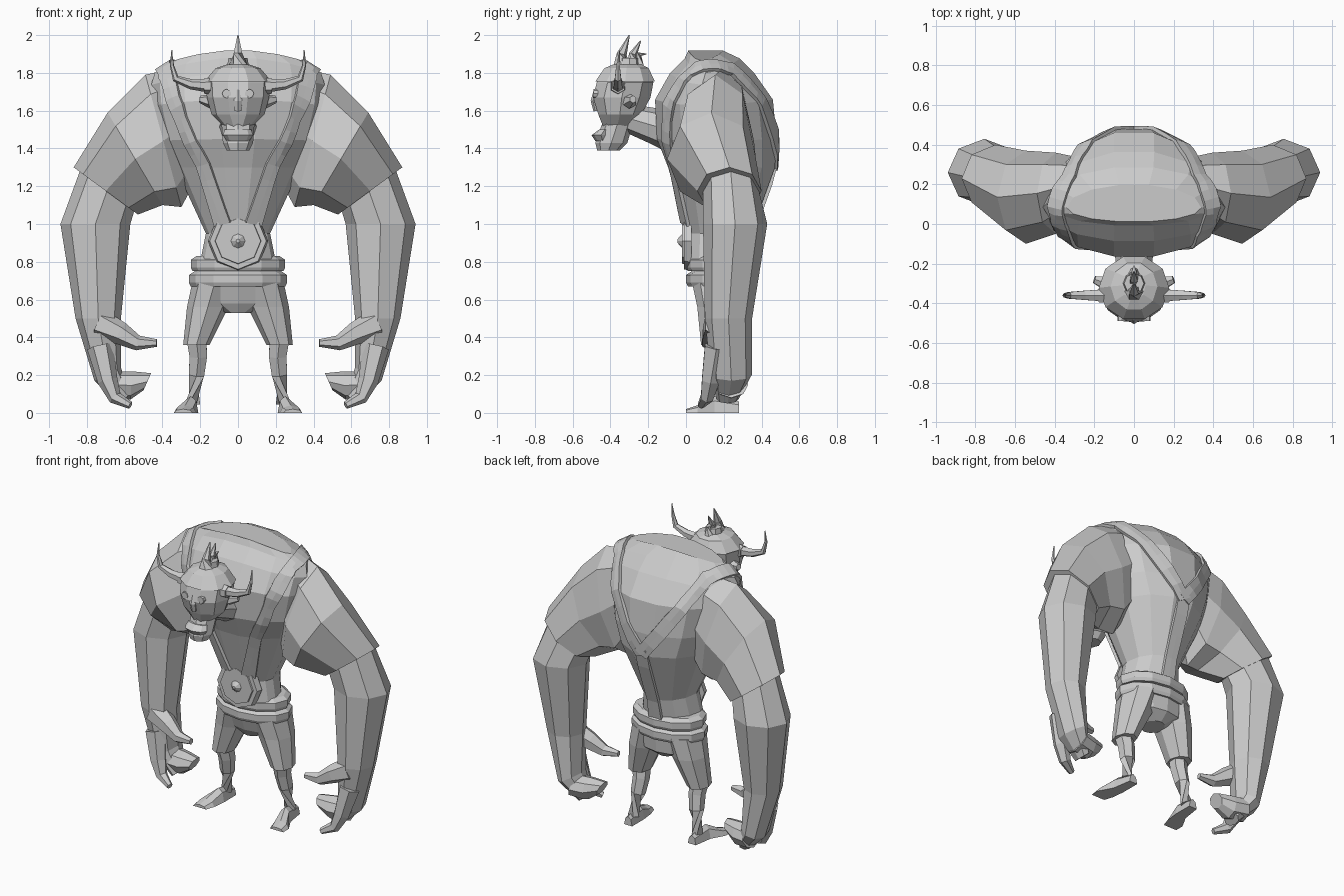
import bpy, bmesh, math
from mathutils import Vector
from mathutils.bvhtree import BVHTree

if "Cube" in bpy.data.objects:
    bpy.data.objects.remove(bpy.data.objects["Cube"])

grey = (.6, .6, .6, 1)
clay = bpy.data.materials.new("clay_grey")
clay.use_nodes = True
clay.diffuse_color = grey
clay.node_tree.nodes["Principled BSDF"].inputs["Base Color"].default_value = grey


def finish(name, bm):
    bmesh.ops.recalc_face_normals(bm, faces=bm.faces)
    mesh = bpy.data.meshes.new(name)
    bm.to_mesh(mesh)
    bm.free()
    mesh.materials.append(clay)
    obj = bpy.data.objects.new(name, mesh)
    bpy.context.collection.objects.link(obj)
    return obj


def loft(name, rings, side=1):
    """Skin a closed solid through rings with equal point counts."""
    bm = bmesh.new()
    rows = [[bm.verts.new((x * side, y, z)) for x, y, z in ring] for ring in rings]
    count = len(rows[0])
    for lower, upper in zip(rows, rows[1:]):
        for i in range(count):
            j = (i + 1) % count
            bm.faces.new((lower[i], lower[j], upper[j], upper[i]))
    bm.faces.new(rows[0])
    bm.faces.new(rows[-1])
    return finish(name, bm)


def circle(count):
    angles = [math.tau * i / count for i in range(count)]
    return [(math.cos(a), math.sin(a)) for a in angles]


def stack(name, rows, count=8, side=1, centre=0, widest=.5, droop=0):
    """Loft level rings given as (height, half width, front, back)."""
    rings = []
    for height, half, front, back in rows:
        middle = front + (back - front) * widest
        ring = []
        for c, s in circle(count):
            reach = back - middle if s > 0 else middle - front
            sag = droop * (half * c) ** 2 * max(0, height - rows[0][0]) ** 4
            ring.append((centre + half * c, middle + reach * s, height - sag))
        rings.append(ring)
    return loft(name, rings, side)


def limb(name, rows, side):
    """Loft rings given as (outer x, outer z, inner x, inner z, front, back)."""
    rings = []
    for outer_x, outer_z, inner_x, inner_z, front, back in rows:
        outer = Vector((outer_x, (front + back) / 2, outer_z))
        inner = Vector((inner_x, (front + back) / 2, inner_z))
        depth = Vector((0, (back - front) / 2, 0))
        rings.append([inner.lerp(outer, (1 + c) / 2) + depth * s for c, s in circle(8)])
    loft(name, rings, side)


def tube(name, path, start, end, side=1, count=6):
    """Evenly tapered tube along a path."""
    points = [Vector(p) for p in path]
    last = len(points) - 1
    rings = []
    for i, point in enumerate(points):
        along = (points[min(i + 1, last)] - points[max(i - 1, 0)]).normalized()
        reference = Vector((1, 0, 0)) if abs(along.y) > abs(along.x) else Vector((0, 1, 0))
        u = along.cross(reference).normalized()
        v = along.cross(u)
        radius = start + (end - start) * i / last
        rings.append([point + radius * (u * c + v * s) for c, s in circle(count)])
    loft(name, rings, side)


def disc(name, back, front, back_radius, front_radius, height):
    """Eight-sided boss facing forward."""
    loft(name, [[(r * c, y, height + r * s) for c, s in circle(8)]
                for y, r in ((back, back_radius), (front, front_radius))])


# Torso: narrow waist and broad hunched back
torso = stack("torso", [(.8, .2, 0, .32), (.95, .17, 0, .35), (1.3, .33, -.1, .48),
                        (1.45, .4, -.16, .49), (1.66, .45, -.17, .47), (1.8, .46, -.09, .37),
                        (1.88, .44, -.01, .29), (1.92, .34, .01, .2)],
              count=14, widest=.38, droop=.3)
shape = torso.data
surface = BVHTree.FromPolygons([v.co for v in shape.vertices], [p.vertices[:] for p in shape.polygons])


def strap(name, path, width, side=1):
    """Band that hugs the torso surface."""
    path = [Vector((x * side, y, z)) for x, y, z in path]
    points = [a.lerp(b, k / 4) for a, b in zip(path, path[1:]) for k in range(4)] + path[-1:]
    last = len(points) - 1
    bm = bmesh.new()
    rows = []
    for i, point in enumerate(points):
        along = points[min(i + 1, last)] - points[max(i - 1, 0)]
        across = along.cross(surface.find_nearest(point)[1]).normalized() * width / 2
        row = []
        for offset in (-across, across * 0, across):
            place, normal, _, _ = surface.find_nearest(point + offset)
            row.append(bm.verts.new(place + normal * .008))
        rows.append(row)
    for lower, upper in zip(rows, rows[1:]):
        for k in range(2):
            bm.faces.new((lower[k], lower[k + 1], upper[k + 1], upper[k]))
    solidify = finish(name, bm).modifiers.new("thickness", "SOLIDIFY")
    solidify.thickness = .02
    solidify.offset = 0


strap("spine_strap", [(0, .5, 1.34), (0, .34, .8)], .09)

# Hips and a belt in two tiers
stack("hips", [(.53, .07, .1, .26), (.58, .19, .07, .32), (.7, .24, .03, .33)], count=12)
for name, bottom, half in (("lower_belt", .67, .26), ("upper_belt", .75, .25)):
    stack(name, [(bottom + rise, half - inset, inset, .35 - inset)
                 for rise, inset in ((0, .01), (.02, 0), (.06, 0), (.08, .03))], count=12)

# Round buckle with rim, plate and pointed boss
disc("buckle_rim", .03, -.01, .16, .15, .91)
disc("buckle_plate", 0, -.02, .125, .12, .91)
disc("buckle_boss", 0, -.045, .06, .01, .91)

for label, side in (("left", 1), ("right", -1)):
    # Harness over the shoulder, meeting low on the back
    strap(label + "_harness", [(.08, 0, 1), (.2, -.1, 1.3), (.32, -.14, 1.55), (.4, -.06, 1.8),
                               (.4, .08, 1.84), (.34, .26, 1.83), (.25, .42, 1.65), (0, .5, 1.3)], .09, side)

    # Massive upper arm ending in a cuff
    limb(label + "_upper_arm", [(.36, 1.82, .24, 1.2, .04, .34), (.49, 1.79, .3, 1.09, -.05, .36),
                                (.69, 1.59, .4, 1.1, -.1, .37), (.87, 1.3, .53, 1.05, .06, .4)], side)

    # Forearm, knuckles and curled fingers
    limb(label + "_forearm", [(.83, 1.3, .54, 1.1, .09, .38), (.94, 1, .57, 1, .09, .43),
                              (.86, .5, .62, .5, .1, .35), (.76, .17, .62, .24, .13, .35),
                              (.63, .05, .57, .1, .16, .28)], side)
    limb(label + "_fingers", [(.68, .08, .63, .22, .15, .33), (.57, .07, .56, .22, .15, .31),
                              (.5, .12, .46, .21, .16, .27)], side)
    tube(label + "_index", [(.73, .16, .35), (.69, .13, .17), (.65, .11, .08), (.57, .08, .04)], .07, .02, side)
    tube(label + "_thumb", [(.73, .17, .47), (.62, .14, .42), (.53, .12, .37), (.43, .11, .37)], .08, .02, side)

    # Shorts leg
    limb(label + "_shorts_leg", [(.24, .7, 0, .7, .03, .33), (.27, .56, .05, .56, .06, .31),
                                 (.29, .36, .15, .36, .08, .26)], side)

    # Shin, then a foot that narrows and rises from toe to heel
    tube(label + "_shin", [(.22, .16, .4), (.21, .18, .3), (.22, .2, .2), (.24, .22, .05)], .06, .04, side)
    loft(label + "_foot", [[(x + half * c, y, height * max(0, s)) for c, s in circle(8)]
                           for x, y, half, height in ((.29, 0, .05, .02), (.28, .06, .06, .04),
                                                      (.25, .15, .04, .09), (.24, .28, .03, .06))], side)

    # Ear, eye and upswept horn in its socket
    tube(label + "_ear", [(.14, -.3, 1.65), (.2, -.28, 1.66)], .04, .02, side)
    tube(label + "_eye", [(.06, -.44, 1.69), (.06, -.49, 1.69)], .024, .024, side, count=8)
    tube(label + "_horn_socket", [(.13, -.36, 1.73), (.18, -.36, 1.73)], .045, .04, side)
    tube(label + "_horn", [(.15, -.36, 1.73), (.25, -.36, 1.74), (.33, -.36, 1.77),
                           (.35, -.36, 1.84), (.35, -.35, 1.92)], .035, .003, side)

# Neck reaching forward
tube("neck", [(0, -.08, 1.5), (0, -.17, 1.52), (0, -.34, 1.57)], .12, .07, count=8)

# Head, with a brow cap swollen from its upper rings
skull = [(1.51, .07, -.44, -.29), (1.58, .14, -.47, -.23), (1.67, .165, -.5, -.18),
         (1.75, .17, -.48, -.165), (1.82, .11, -.43, -.2), (1.84, .05, -.38, -.24)]
stack("head", skull, count=10)
stack("brow_cap", [(height + .005, half + .008, front - .008, back + .008)
                   for height, half, front, back in skull[3:]], count=10)

# Jutting jaw, lower lip and nose
stack("jaw", [(1.39, .06, -.47, -.35), (1.43, .08, -.48, -.31), (1.57, .09, -.43, -.27)])
stack("lower_lip", [(1.44, .06, -.48, -.4), (1.47, .08, -.5, -.4), (1.5, .07, -.46, -.4)])
tube("nose", [(0, -.46, 1.7), (0, -.48, 1.65), (0, -.47, 1.6)], .03, .02)

# Topknot with swept tufts
tube("topknot", [(0, -.3, 1.82), (0, -.3, 1.88)], .06, .05, count=8)
for name, y, tip, radius in (("front_tuft", -.34, 2, .05), ("middle_tuft", -.28, 1.97, .04),
                             ("rear_tuft", -.25, 1.9, .03)):
    tube(name, [(0, y, 1.84), (0, y, 1.9), (0, y + .04, tip)], radius, 0.003)
